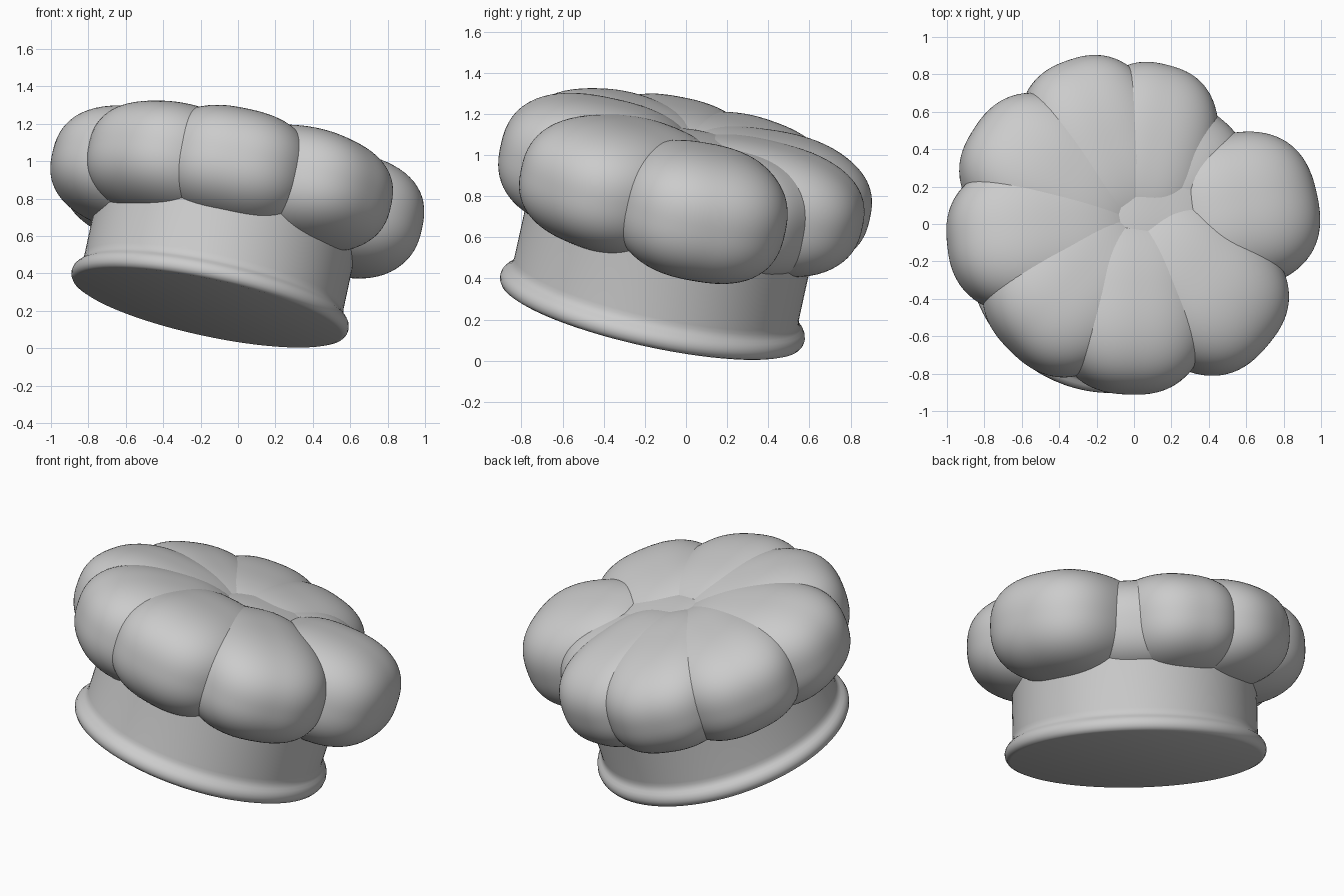
import bpy, bmesh, math
from mathutils import Vector, Matrix

if "Cube" in bpy.data.objects:
    bpy.data.objects.remove(bpy.data.objects["Cube"])

# Tilted frame of the whole hat
axis = Vector((0.2055, 0.21, 0.956)).normalized()
TILT = Matrix.Translation((-0.158, -0.172, 0.217)) @ \
    Vector((0, 0, 1)).rotation_difference(axis).to_matrix().to_4x4()


def finish(name, bm, matrix):
    bmesh.ops.transform(bm, matrix=matrix, verts=bm.verts)
    bmesh.ops.recalc_face_normals(bm, faces=bm.faces)
    mesh = bpy.data.meshes.new(name)
    bm.to_mesh(mesh)
    bm.free()
    ob = bpy.data.objects.new(name, mesh)
    bpy.context.collection.objects.link(ob)
    bpy.ops.object.select_all(action='DESELECT')
    ob.select_set(True)
    bpy.context.view_layer.objects.active = ob
    bpy.ops.object.shade_smooth_by_angle(angle=math.radians(40))
    return ob


def lathe(name, profile, steps=96):
    bm = bmesh.new()
    verts = [bm.verts.new((r, 0, z)) for r, z in profile]
    edges = [bm.edges.new(pair) for pair in zip(verts, verts[1:])]
    bmesh.ops.spin(bm, geom=verts + edges, cent=(0, 0, 0), axis=(0, 0, 1),
                   angle=math.tau, steps=steps)
    bmesh.ops.remove_doubles(bm, verts=bm.verts, dist=1e-5)
    return finish(name, bm, TILT)


def puff(name, matrix, size, power):
    # Sphere squared off a little into a pillow shape
    bm = bmesh.new()
    bmesh.ops.create_icosphere(bm, subdivisions=5, radius=1)
    for v in bm.verts:
        v.co /= sum(abs(c) ** power for c in v.co) ** (1 / power)
    return finish(name, bm, TILT @ matrix @ Matrix.Diagonal((*size, 1)))


# Head band with flat bottom and rolled rim
lathe("band", [(0, 0), (0.725, 0), (0.743, 0.008), (0.754, 0.025), (0.757, 0.045),
               (0.752, 0.066), (0.74, 0.083), (0.726, 0.095), (0.716, 0.108),
               (0.71, 0.125), (0.708, 0.145), (0.708, 0.62)])

# Puffy crown: angle, outer radius, inner radius, half width, height of centre, half height
lobes = [
    (11, 1.03, 0.16, 0.415, 0.68, 0.32),
    (-40, 0.96, -0.10, 0.42, 0.675, 0.32),
    (-91, 0.89, -0.10, 0.42, 0.67, 0.325),
    (-135, 0.93, -0.10, 0.43, 0.655, 0.32),
    (185, 0.99, -0.10, 0.42, 0.645, 0.325),
    (147, 0.995, -0.10, 0.41, 0.65, 0.32),
    (110, 0.97, -0.10, 0.39, 0.665, 0.315),
    (77, 0.92, -0.10, 0.37, 0.67, 0.31),
    (51, 0.79, -0.05, 0.34, 0.645, 0.305),
]
for i, (ang, outer, inner, width, z, h) in enumerate(lobes):
    m = Matrix.Rotation(math.radians(ang), 4, 'Z') @ \
        Matrix.Translation(((outer + inner) / 2, 0, z))
    puff(f"crown_lobe_{i + 1}", m, ((outer - inner) / 2, width, h), 2.5)

# Low dome filling the middle of the crown
puff("crown_centre", Matrix.Translation((0.12, 0.1, 0.66)), (0.5, 0.5, 0.29), 2.4)
